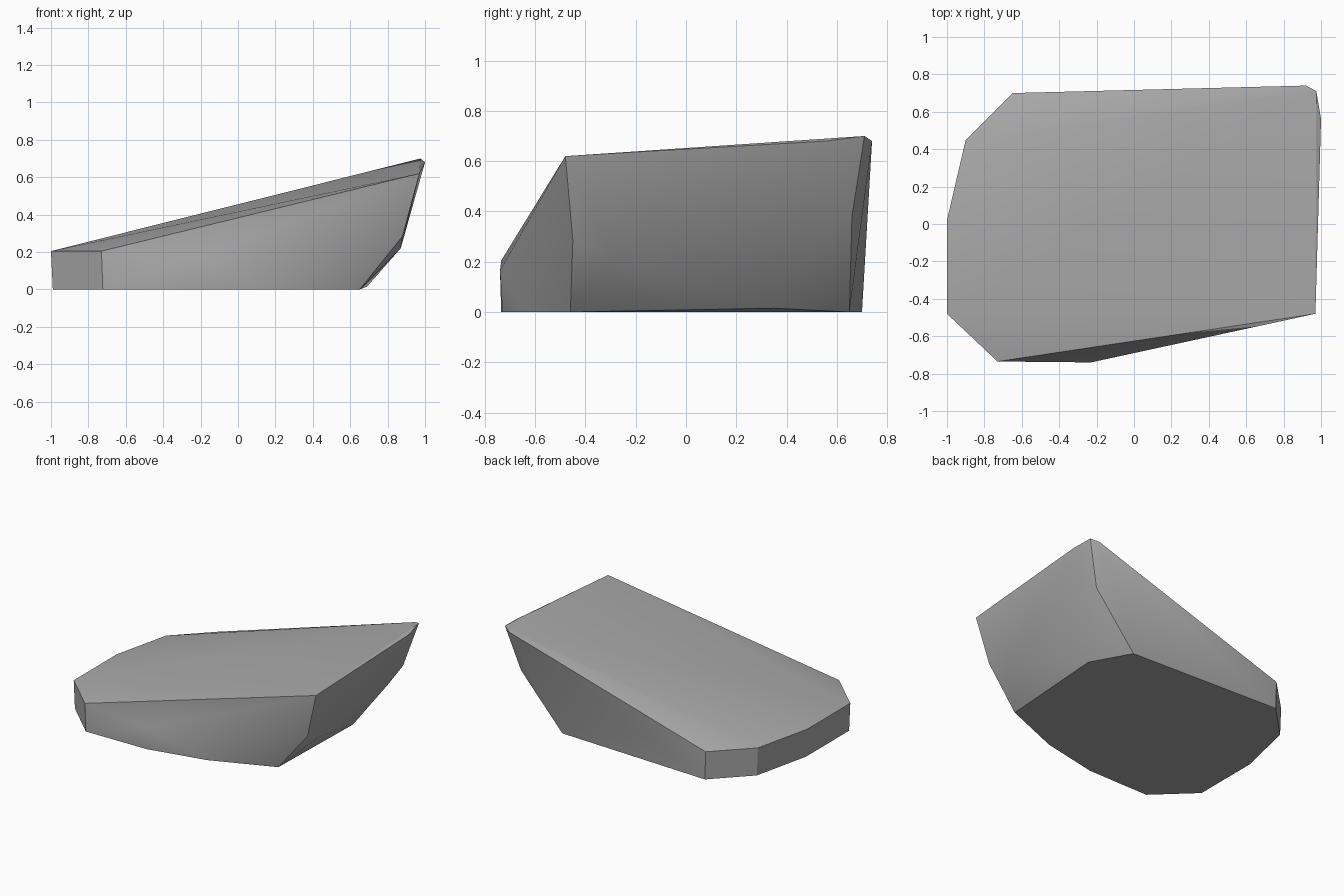
import bpy
import bmesh
import math

default_cube = bpy.data.objects.get("Cube")
if default_cube:
    bpy.data.objects.remove(default_cube, do_unlink=True)


def flat_material(name, value):
    material = bpy.data.materials.new(name)
    material.use_nodes = True
    colour = (value, value, value, 1)
    material.diffuse_color = colour
    material.node_tree.nodes["Principled BSDF"].inputs["Base Color"].default_value = colour
    return material


def hull_object(name, points, material):
    """Wrap the points in a convex solid and merge coplanar triangles."""
    mesh = bpy.data.meshes.new(name)
    bm = bmesh.new()
    for point in points:
        bm.verts.new(point)
    result = bmesh.ops.convex_hull(bm, input=bm.verts[:])
    loose = [v for v in bm.verts if not v.link_faces]
    bmesh.ops.delete(bm, geom=loose, context="VERTS")
    bmesh.ops.dissolve_limit(bm, angle_limit=math.radians(1),
                             verts=bm.verts[:], edges=bm.edges[:])
    bmesh.ops.recalc_face_normals(bm, faces=bm.faces[:])
    bm.to_mesh(mesh)
    bm.free()
    mesh.materials.append(material)
    obj = bpy.data.objects.new(name, mesh)
    bpy.context.collection.objects.link(obj)
    return obj


# Low end: a nearly upright wall, the same outline at the ground and the rim
low_end = [(-.65, .7), (-.9, .45), (-1, .02), (-1, -.48), (-.73, -.735)]
rim_height = .205
low_wall = [(x * .99, y, 0) for x, y in low_end]
low_rim = [(x, y, rim_height) for x, y in low_end]

# High end: the undercut foot, the bulging flank and the raised rim
foot = [(-.23, -.73, 0), (.2, -.64, 0), (.65, -.46, 0), (.69, .35, .015), (.55, .65, 0)]
flank = [(-.23, -.74, .165), (.88, -.45, .285), (.87, -.3, .22),
         (.87, .5, .3), (.88, .66, .38)]
high_rim = [(.97, -.48, .62), (1, .56, .68), (.975, .71, .7), (.92, .74, .68)]

stone = flat_material("stone grey", .4)
rock = hull_object("rock", low_wall + low_rim + foot + flank + high_rim, stone)

# Soft shading across shallow creases, crisp at the rims
bpy.ops.object.select_all(action="DESELECT")
rock.select_set(True)
bpy.context.view_layer.objects.active = rock
bpy.ops.object.shade_smooth_by_angle(angle=math.radians(30))
